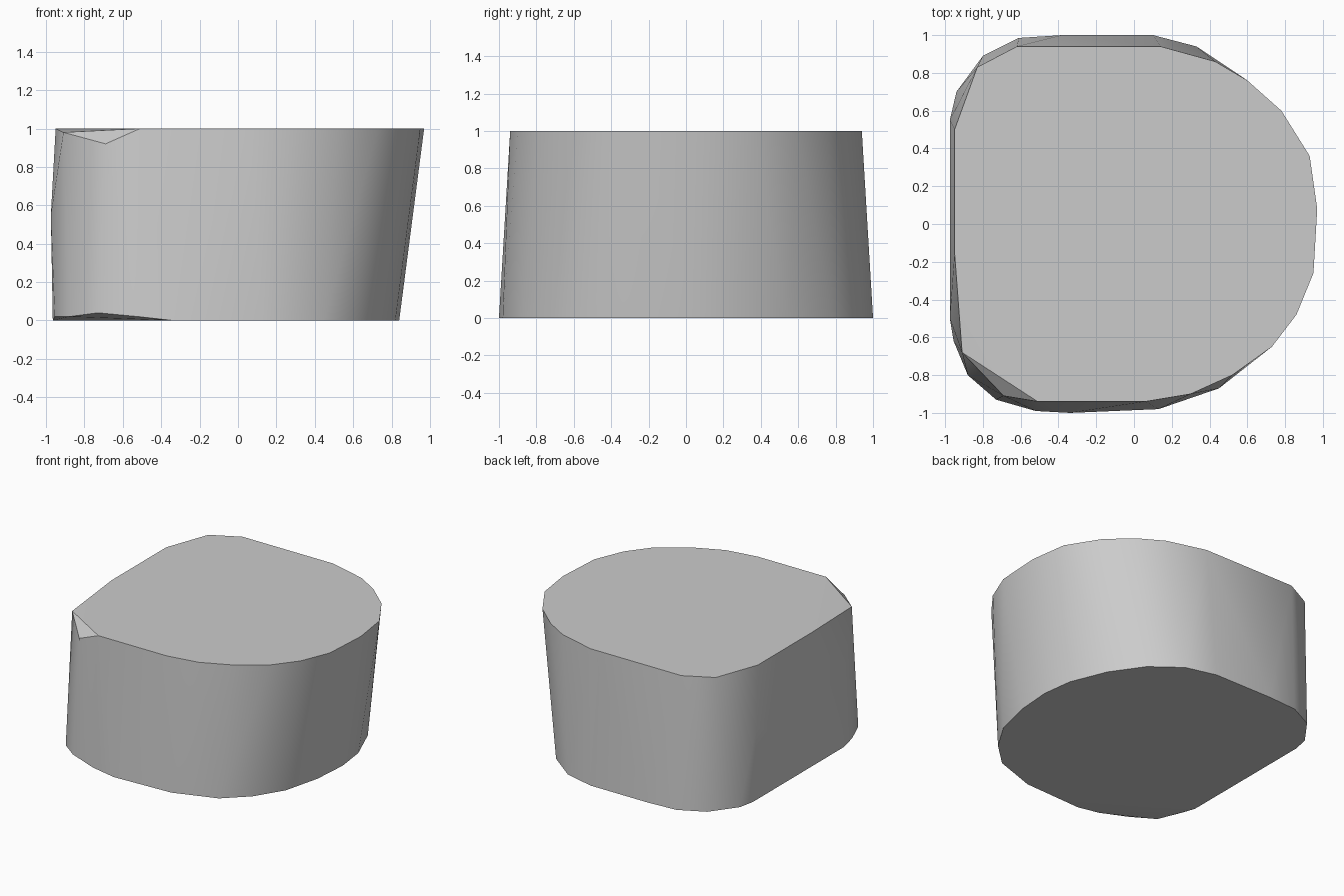
import bpy
import bmesh
from math import radians

cube = bpy.data.objects.get("Cube")
if cube:
    bpy.data.objects.remove(cube, do_unlink=True)

# One grey for the whole block
grey = bpy.data.materials.new("plain grey")
grey.use_nodes = True
COLOUR = (0.6, 0.6, 0.6, 1)
grey.diffuse_color = COLOUR
grey.node_tree.nodes["Principled BSDF"].inputs["Base Color"].default_value = COLOUR

# Outline of the top rim, at full height
top = [(.97, .08), (.93, .36), (.78, .6), (.6, .76), (.43, .86), (.14, .94),
       (-.62, .94), (-.83, .83), (-.95, .5), (-.95, -.15),
       (-.51, -.94), (.06, -.94), (.3, -.9), (.52, -.8), (.73, -.65),
       (.86, -.48), (.95, -.26)]
# Outline of the base
base = [(.84, .05), (.81, .28), (.7, .55), (.54, .78), (.33, .94), (.1, 1),
        (-.38, 1), (-.61, .985), (-.8, .89), (-.94, .7), (-.965, .58),
        (-.965, -.5), (-.34, -1), (.13, -.98), (.45, -.87), (.62, -.71),
        (.75, -.5), (.82, -.22)]
# Chipped upper corner, lifted lower corner and the bulge of the flat side
extras = [(-.91, -.68, .98), (-.69, -.91, .92),
          (-.955, -.62, .02), (-.88, -.8, .02), (-.73, -.93, .04), (-.52, -.99, .02),
          (-.975, .55, .55), (-.975, -.5, .55)]

# Wrap the outlines into one solid block
bm = bmesh.new()
for x, y in top:
    bm.verts.new((x, y, 1))
for x, y in base:
    bm.verts.new((x, y, 0))
for point in extras:
    bm.verts.new(point)
bmesh.ops.convex_hull(bm, input=bm.verts[:])
bmesh.ops.dissolve_limit(bm, angle_limit=radians(0.5), verts=bm.verts[:], edges=bm.edges[:])
bmesh.ops.recalc_face_normals(bm, faces=bm.faces[:])
mesh = bpy.data.meshes.new("block")
bm.to_mesh(mesh)
bm.free()
mesh.materials.append(grey)

block = bpy.data.objects.new("block", mesh)
bpy.context.collection.objects.link(block)
bpy.ops.object.select_all(action='DESELECT')
block.select_set(True)
bpy.context.view_layer.objects.active = block
bpy.ops.object.shade_smooth_by_angle(angle=radians(30))
